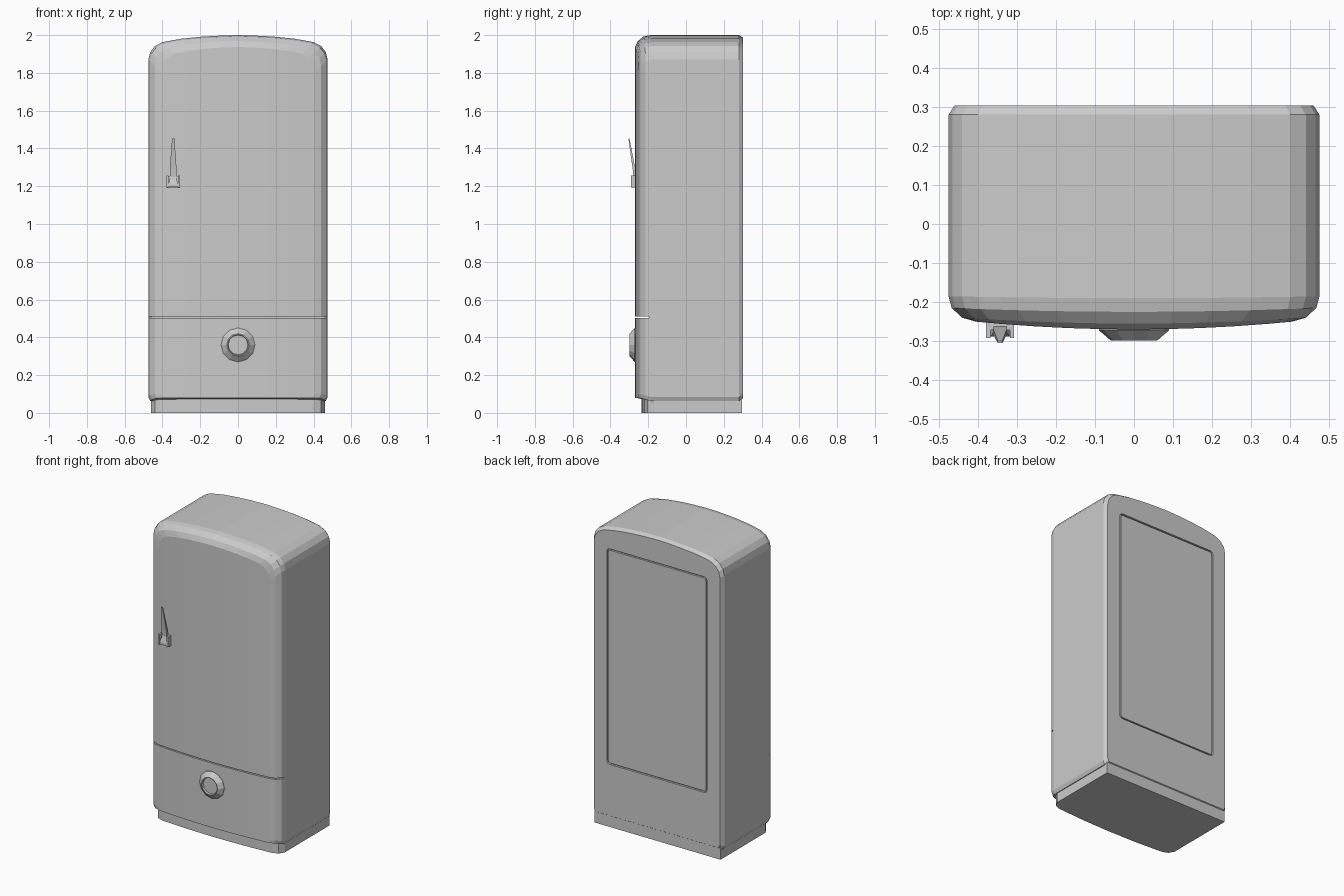
import bpy, bmesh, math
from mathutils import Matrix

if "Cube" in bpy.data.objects:
    bpy.data.objects.remove(bpy.data.objects["Cube"], do_unlink=True)

GREY = (0.6, 0.6, 0.6, 1)
enamel = bpy.data.materials.new("grey enamel")
enamel.use_nodes = True
enamel.diffuse_color = GREY
enamel.node_tree.nodes["Principled BSDF"].inputs["Base Color"].default_value = GREY


def finish(name, bm):
    bmesh.ops.recalc_face_normals(bm, faces=bm.faces)
    mesh = bpy.data.meshes.new(name)
    bm.to_mesh(mesh)
    bm.free()
    mesh.materials.append(enamel)
    obj = bpy.data.objects.new(name, mesh)
    bpy.context.collection.objects.link(obj)
    return obj


def loft(name, loops):
    """Skin closed loops of equal length and cap both ends."""
    bm = bmesh.new()
    rings = [[bm.verts.new(p) for p in loop] for loop in loops]
    n = len(rings[0])
    for a, b in zip(rings, rings[1:]):
        for i in range(n):
            j = (i + 1) % n
            bm.faces.new((a[i], a[j], b[j], b[i]))
    # Strip caps follow the curved front
    for ring in (rings[0], rings[-1]):
        for i in range(n // 2 - 1):
            bm.faces.new((ring[i], ring[i + 1], ring[n - 2 - i], ring[n - 1 - i]))
    return finish(name, bm)


def box(name, x, y, z, round_corners=0):
    bm = bmesh.new()
    bmesh.ops.create_cube(bm, size=1)
    for v in bm.verts:
        v.co = [r[0] if c < 0 else r[1] for c, r in zip(v.co, (x, y, z))]
    if round_corners:
        edges = [e for e in bm.edges if abs(e.verts[0].co.y - e.verts[1].co.y) > 0.001]
        bmesh.ops.bevel(bm, geom=edges, offset=round_corners, segments=2,
                        profile=0.5, affect='EDGES')
    return finish(name, bm)


def cut(target, cutter):
    mod = target.modifiers.new("cut", 'BOOLEAN')
    mod.operation = 'DIFFERENCE'
    mod.solver = 'EXACT'
    mod.object = cutter
    bpy.context.view_layer.objects.active = target
    bpy.ops.object.modifier_apply(modifier=mod.name)
    bpy.data.objects.remove(cutter, do_unlink=True)


# Cabinet: arched front outline carried from back to bowed front
HALF = 0.475
arch = [(0, 2.0), (0.1, 1.997), (0.2, 1.991), (0.3, 1.981), (0.4, 1.963),
        (0.44, 1.942), (0.465, 1.91), (HALF, 1.87)]
arch = [(-x, z) for x, z in reversed(arch[1:])] + arch


def cabinet_loop(y, bulge, inset):
    top, bottom = [], []
    for x, z in arch:
        px = x * (1 - inset / HALF)
        py = y - bulge * (1 - (x / HALF) ** 2)
        foot = 0.085 if abs(x) == HALF else 0.063
        top.append((px, py, z - inset * 0.9))
        bottom.append((px, py, foot + min(inset, 0.015)))
    return top + bottom[::-1]


cabinet = loft("cabinet", [cabinet_loop(*s) for s in (
    (0.303, 0, 0.015), (0.28, 0, 0), (-0.185, 0.005, 0),
    (-0.215, 0.01, 0.008), (-0.24, 0.015, 0.035), (-0.25, 0.02, 0.07))])

# Seam between the door and the lower drawer
cut(cabinet, box("seam_cutter", (-0.6, 0.6), (-0.4, -0.195), (0.502, 0.509)))

# Back service panel in a narrow groove
cut(cabinet, box("panel_cutter", (-0.365, 0.365), (0.29, 0.4), (0.415, 1.835), 0.02))
box("back_panel", (-0.356, 0.356), (0.288, 0.302), (0.424, 1.826), 0.015)

# Plinth
front = [(0, -0.236), (0.2, -0.232), (0.4, -0.22), (0.44, -0.205), (0.46, -0.17)]
front = [(-x, y) for x, y in reversed(front[1:])] + front
loft("plinth", [[(x, y, z) for x, y in front] + [(x, 0.297, z) for x, y in front[::-1]]
                for z in (0, 0.075)])

# Round dial with a shallow dished face
bm = bmesh.new()
rings = []
for radius, y in ((0.09, -0.255), (0.09, -0.272), (0.06, -0.298), (0.055, -0.298), (0.052, -0.288)):
    circle = bmesh.ops.create_circle(bm, segments=12, radius=radius,
                                     matrix=Matrix.Translation((0, y, 0.36))
                                     @ Matrix.Rotation(math.pi / 2, 4, 'X'))
    rings.append(circle["verts"])
for a, b in zip(rings, rings[1:]):
    for i in range(12):
        j = (i + 1) % 12
        bm.faces.new((a[i], a[j], b[j], b[i]))
bm.faces.new(rings[0])
bm.faces.new(rings[-1])
finish("dial", bm)

# Door handle: bracket, two ears and a tapering lever
HX = -0.343
box("handle_bracket", (HX - 0.036, HX + 0.036), (-0.272, -0.245), (1.19, 1.255))
for side, name in ((-1, "right"), (1, "left")):
    xs = sorted((HX + side * 0.025, HX + side * 0.036))
    box("handle_ear_" + name, xs, (-0.292, -0.25), (1.192, 1.258))
loft("handle_lever", [
    [(HX - w, yf, z), (HX + w, yf, z), (HX + w, yb, z), (HX - w, yb, z)]
    for w, yf, yb, z in ((0.025, -0.288, -0.26, 1.195), (0.025, -0.288, -0.262, 1.21),
                         (0.016, -0.278, -0.262, 1.25), (0.018, -0.282, -0.268, 1.29),
                         (0.006, -0.305, -0.299, 1.452))])
